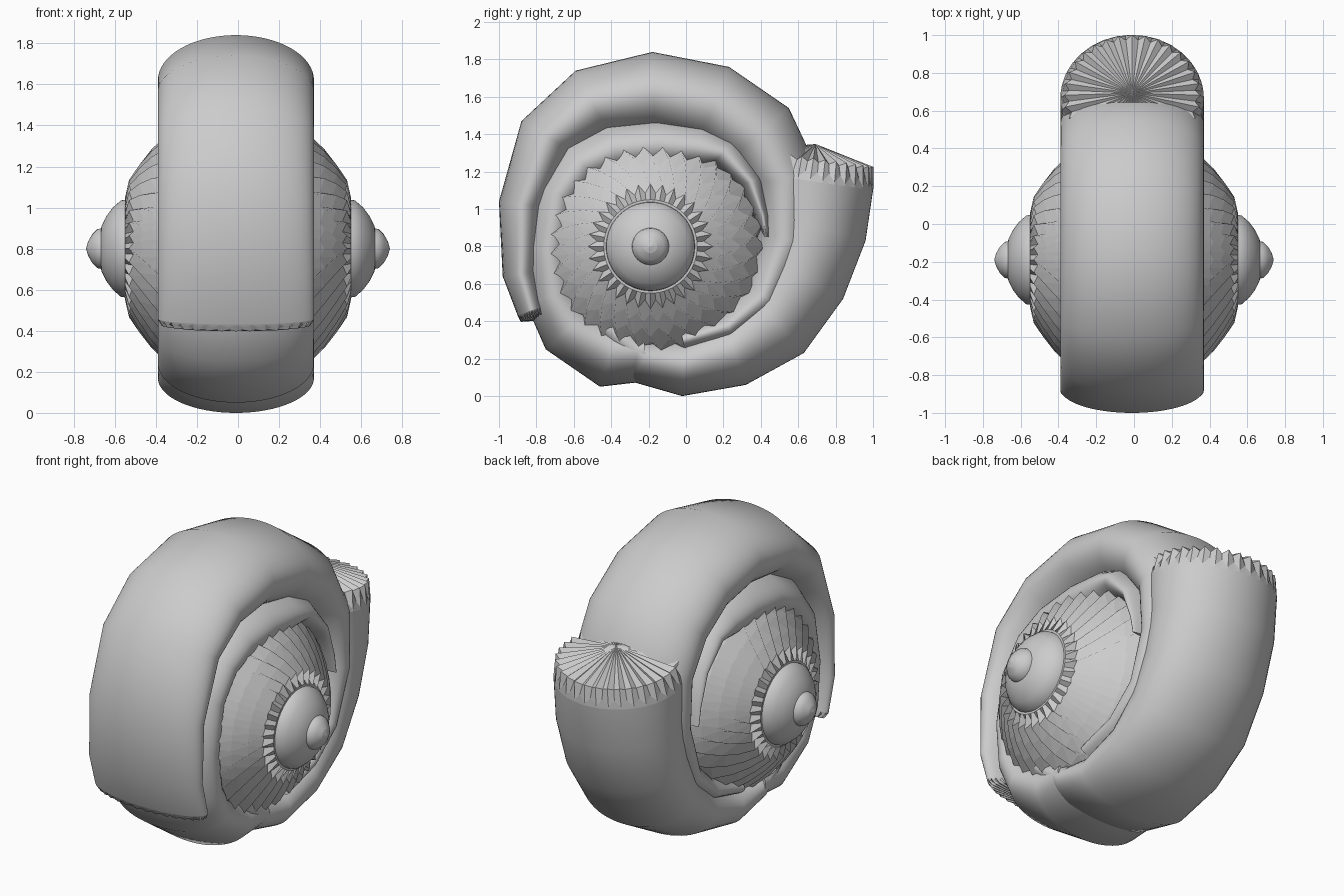
import bpy, bmesh
from math import sin, cos, pi
from mathutils import Vector

cube = bpy.data.objects.get("Cube")
if cube:
    bpy.data.objects.remove(cube, do_unlink=True)

grey = bpy.data.materials.new("plain grey")
grey.use_nodes = True
colour = (0.6, 0.6, 0.6, 1)
grey.diffuse_color = colour
grey.node_tree.nodes["Principled BSDF"].inputs["Base Color"].default_value = colour

HALF_WIDTH = 0.38
SIDES = 64
TUBE_X = -0.01
HUB_Y, HUB_Z = -0.19, 0.8


def loft(name, rings, smooth, tip=None, close_start=False, close_end=False):
    """Skin a list of equal rings, optionally closing the last one to a tip."""
    bm = bmesh.new()
    loops = [[bm.verts.new(p) for p in ring] for ring in rings]
    n = len(loops[0])
    for a, b in zip(loops, loops[1:]):
        for i in range(n):
            j = (i + 1) % n
            bm.faces.new((a[i], a[j], b[j], b[i]))
    if tip is not None:
        apex = bm.verts.new(tip)
        for i in range(n):
            bm.faces.new((loops[-1][i], loops[-1][(i + 1) % n], apex))
    if close_start:
        bm.faces.new(loops[0])
    if close_end:
        bm.faces.new(loops[-1])
    bmesh.ops.recalc_face_normals(bm, faces=bm.faces)
    for f in bm.faces:
        f.smooth = smooth and len(f.verts) == 4
    mesh = bpy.data.meshes.new(name)
    bm.to_mesh(mesh)
    bm.free()
    mesh.materials.append(grey)
    obj = bpy.data.objects.new(name, mesh)
    bpy.context.collection.objects.link(obj)
    return obj


def frames(outline):
    """Centre, inward direction, travel direction and half depth per point."""
    pts = [Vector((0, y, z)) for y, z, _ in outline]
    result = []
    for k, (p, (_, _, depth)) in enumerate(zip(pts, outline)):
        t = (pts[min(k + 1, len(pts) - 1)] - pts[max(k - 1, 0)]).normalized()
        inward = Vector((0, t.z, -t.y))
        result.append((p + inward * depth + Vector((TUBE_X, 0, 0)), inward, t, depth))
    return result


def section(frame, scale=1.0, lift=0.0, jag=0.0, jag_lift=0.0):
    """Oval ring; alternate points can be pulled in and along for pleats."""
    centre, inward, t, depth = frame
    ring = []
    for i in range(SIDES):
        a = 2 * pi * i / SIDES
        odd = i % 2
        s = scale - jag * odd
        ring.append(centre - t * (lift + jag_lift * odd)
                    + Vector((HALF_WIDTH * s * cos(a), 0, 0))
                    + inward * (depth * s * sin(a)))
    return ring


def tube(name, outline):
    return loft(name, [section(f) for f in frames(outline)], True,
                close_start=True, close_end=True)


def pleated_cap(name, outline, height):
    f = frames(outline)[0]
    rings = [section(f),
             section(f, 1.0, height * 0.06, 0.03, height * 0.2),
             section(f, 0.95, height * 0.62, 0.07, -height * 0.1)]
    loft(name, rings, False, tip=f[0] - f[2] * height)


# Coiled tubes: outer edge (y, z) and half depth, all running clockwise
lower_coil = [(1.0, 1.1, .34), (.96, .83, .31), (.84, .52, .28), (.63, .23, .25),
              (.32, .06, .2), (-.02, 0, .17), (-.3, .08, .15), (-.5, .3, .1)]
upper_coil = [(-.9, .43, .08), (-.98, .64, .1), (-1, 1.04, .13), (-.88, 1.47, .17),
              (-.59, 1.74, .2), (-.18, 1.84, .22), (.23, 1.76, .22), (.55, 1.54, .22),
              (.71, 1.2, .19), (.7, .8, .17), (.52, .45, .13), (.27, .28, .1),
              (0, .22, .08)]
inner_coil = [(-.2, .08, .16), (-.46, .05, .2), (-.75, .25, .18), (-.86, .5, .16),
              (-.88, .8, .15), (-.82, 1.13, .15), (-.66, 1.36, .16), (-.43, 1.48, .17),
              (-.15, 1.51, .17), (.1, 1.48, .16), (.28, 1.39, .12), (.42, 1.18, .08),
              (.46, .97, .05), (.45, .85, .02)]
tube("lower_coil", lower_coil)
tube("upper_coil", upper_coil)
tube("inner_coil", inner_coil)
pleated_cap("lower_coil_cap", lower_coil, 0.2)
pleated_cap("upper_coil_cap", upper_coil, 0.06)


# Hub on each side: pleated dome, smooth boss and small tip
def hub_ring(side, x, radius, jag=0.0, phase=0):
    ring = []
    for i in range(SIDES):
        a = 2 * pi * i / SIDES
        d = jag * (1 if (i + phase) % 2 else -1)
        r = radius + d
        ring.append((side * (x + d * 0.45), HUB_Y + r * cos(a), HUB_Z + r * sin(a)))
    return ring


dome = [(0, .6), (.25, .59), (.34, .53), (.41, .46), (.47, .385), (.52, .31), (.55, .25)]
boss = [(.53, .24), (.57, .235), (.61, .2), (.64, .16), (.665, .11), (.67, .08)]
tip = [(.66, .1), (.685, .095), (.71, .07), (.73, .035)]
for side, label in ((1, "left"), (-1, "right")):
    loft(label + "_hub_dome",
         [hub_ring(side, x, r, 0.024 if 0 < k < len(dome) - 1 else 0, k)
          for k, (x, r) in enumerate(dome)], False, tip=(side * .55, HUB_Y, HUB_Z))
    loft(label + "_hub_boss", [hub_ring(side, x, r) for x, r in boss], True,
         tip=(side * .67, HUB_Y, HUB_Z))
    loft(label + "_hub_tip", [hub_ring(side, x, r) for x, r in tip], True,
         tip=(side * .74, HUB_Y, HUB_Z))
